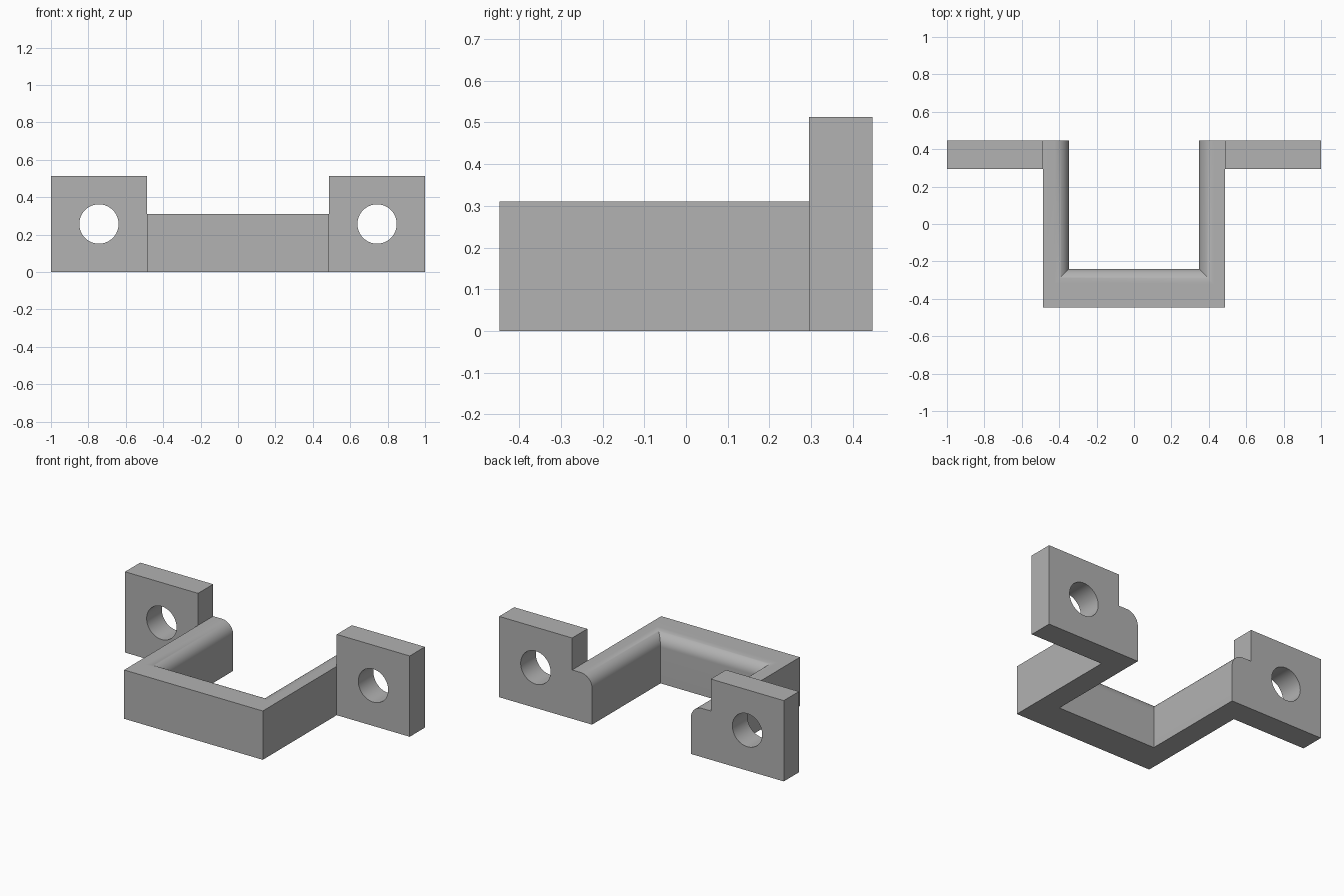
import bpy, bmesh, math

if "Cube" in bpy.data.objects:
    bpy.data.objects.remove(bpy.data.objects["Cube"], do_unlink=True)

# Key dimensions
INNER_X, OUTER_X, END_X = 0.347, 0.487, 1.0
FRONT_Y, INNER_Y, PLATE_Y, BACK_Y = -0.447, -0.24, 0.295, 0.447
BAND_H, PLATE_H = 0.31, 0.513
FILLET, HOLE_R = 0.08, 0.105

grey = bpy.data.materials.new("plain grey")
grey.use_nodes = True
grey.diffuse_color = (0.445, 0.445, 0.445, 1)
grey.node_tree.nodes["Principled BSDF"].inputs["Base Color"].default_value = grey.diffuse_color


def make_object(name, bm):
    bmesh.ops.recalc_face_normals(bm, faces=bm.faces)
    mesh = bpy.data.meshes.new(name)
    bm.to_mesh(mesh)
    bm.free()
    obj = bpy.data.objects.new(name, mesh)
    bpy.context.collection.objects.link(obj)
    mesh.materials.append(grey)
    return obj


def select_only(obj):
    bpy.ops.object.select_all(action='DESELECT')
    obj.select_set(True)
    bpy.context.view_layer.objects.active = obj


def smooth(obj):
    select_only(obj)
    bpy.ops.object.shade_smooth_by_angle(angle=math.radians(30))


# U-shaped band: a section with a rounded inner top edge, swept with mitred corners
def section(thickness):
    points = [(0, 0)]
    for i in range(17):
        a = math.pi / 2 * i / 16
        points.append((FILLET * (1 - math.cos(a)), BAND_H - FILLET * (1 - math.sin(a))))
    return points + [(thickness, BAND_H), (thickness, 0)]


side = section(OUTER_X - INNER_X)
front = section(INNER_Y - FRONT_Y)
bm = bmesh.new()
rings = []
for sign, at_back in ((-1, True), (-1, False), (1, False), (1, True)):
    ring = []
    for (dx, z), (dy, _) in zip(side, front):
        y = BACK_Y if at_back else INNER_Y - dy
        ring.append(bm.verts.new((sign * (INNER_X + dx), y, z)))
    rings.append(ring)
for a, b in zip(rings, rings[1:]):
    for i in range(len(a)):
        j = (i + 1) % len(a)
        bm.faces.new((a[i], a[j], b[j], b[i]))
bm.faces.new(rings[0])
bm.faces.new(rings[-1])
smooth(make_object("u_band", bm))


# Mounting plates, each with a round bolt hole through it
def mounting_plate(name, sign):
    cx, cy = sign * (OUTER_X + END_X) / 2, (PLATE_Y + BACK_Y) / 2
    bm = bmesh.new()
    bmesh.ops.create_cube(bm, size=1)
    bmesh.ops.scale(bm, vec=(END_X - OUTER_X, BACK_Y - PLATE_Y, PLATE_H), verts=bm.verts)
    bmesh.ops.translate(bm, vec=(cx, cy, PLATE_H / 2), verts=bm.verts)
    plate = make_object(name, bm)

    bpy.ops.mesh.primitive_cylinder_add(vertices=64, radius=HOLE_R, depth=0.5,
                                        location=(cx, cy, PLATE_H / 2),
                                        rotation=(math.pi / 2, 0, 0))
    cutter = bpy.context.object
    cutter.name = "hole_cutter"
    cutter.hide_render = True
    cutter.data.materials.append(grey)
    cut = plate.modifiers.new("bolt hole", 'BOOLEAN')
    cut.operation = 'DIFFERENCE'
    cut.solver = 'EXACT'
    cut.object = cutter
    select_only(plate)
    bpy.ops.object.modifier_apply(modifier=cut.name)
    bpy.data.objects.remove(cutter, do_unlink=True)
    smooth(plate)


mounting_plate("left_mounting_plate", 1)
mounting_plate("right_mounting_plate", -1)
